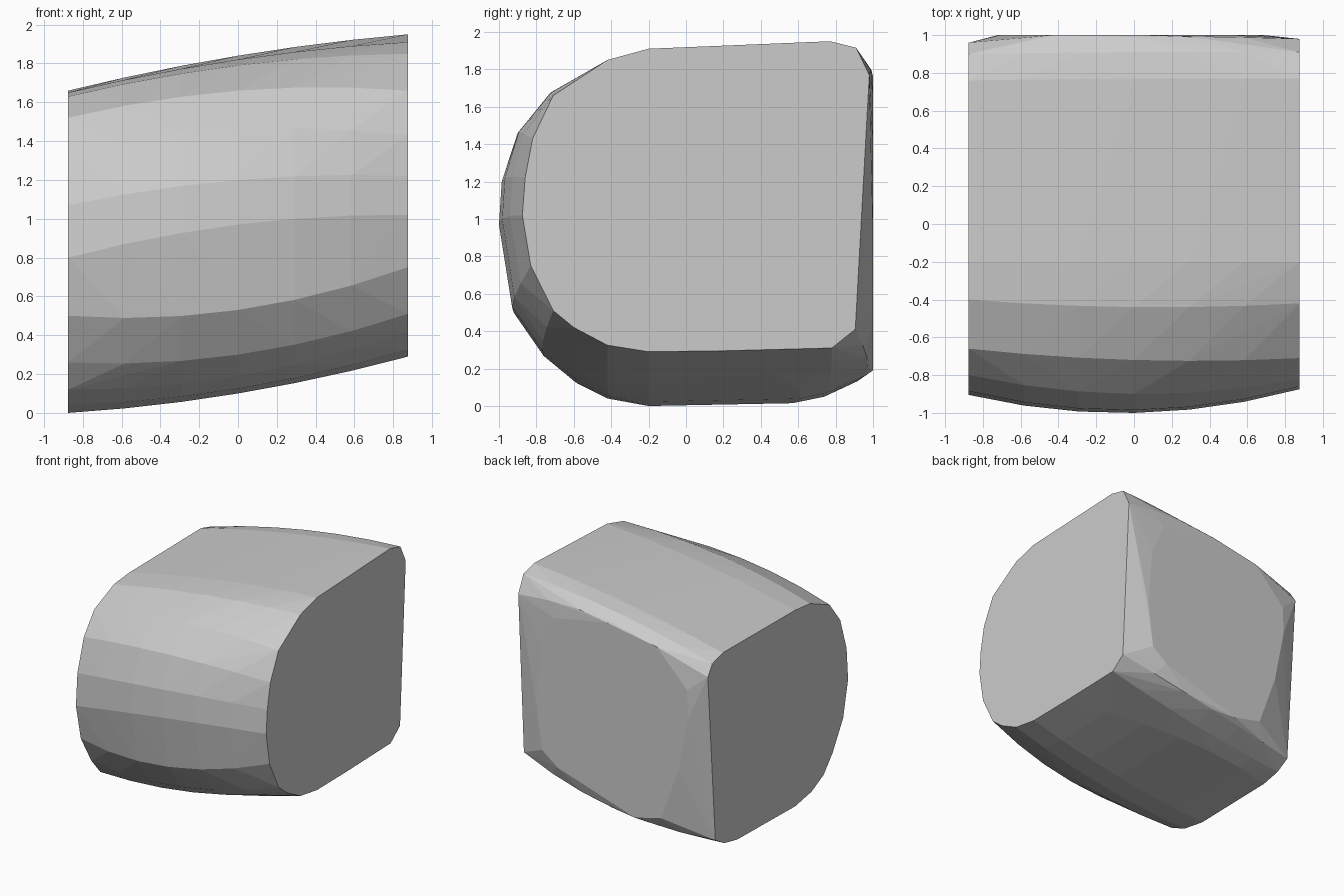
import bpy, bmesh, math

if "Cube" in bpy.data.objects:
    bpy.data.objects.remove(bpy.data.objects["Cube"])

# Matching (y, z) outlines of the left end, the middle and the right end
LEFT = [(-.905, .8), (-.885, 1.07), (-.8, 1.34), (-.66, 1.52), (-.4, 1.63), (-.2, 1.65),
        (.76, 1.66), (.9, 1.62), (.96, 1.53), (.86, .12), (.74, .05), (.57, .015),
        (-.2, 0), (-.42, .04), (-.58, .12), (-.7, .26), (-.84, .5)]
MID = [(-1, .97), (-.985, 1.2), (-.9, 1.46), (-.72, 1.66), (-.44, 1.79), (-.2, 1.82),
       (.77, 1.84), (.91, 1.82), (.99, 1.77), (.97, .2), (.77, .14), (.57, .115),
       (-.2, .1), (-.42, .125), (-.6, .19), (-.77, .3), (-.93, .53)]
RIGHT = [(-.875, 1.02), (-.86, 1.22), (-.82, 1.43), (-.71, 1.66), (-.42, 1.85), (-.2, 1.91),
         (.77, 1.95), (.91, 1.915), (.98, 1.77), (.905, .41), (.78, .31), (.2, .295),
         (-.2, .29), (-.42, .325), (-.6, .42), (-.71, .51), (-.83, .75)]
# Flat rounded patch on the back, (x, z) at y = 1
BACK = [(.53, 1.67), (.03, 1.76), (-.43, 1.68), (-.71, 1.39), (-.72, 1.16), (-.63, .7),
        (-.47, .25), (-.22, .19), (.5, .42), (.64, .53), (.69, .9), (.65, 1.4)]
HALF, STATIONS = 0.875, 7

bm = bmesh.new()

# Bowed cross-sections along x
for i in range(STATIONS):
    t = 2 * i / (STATIONS - 1) - 1
    w = (t * (t - 1) / 2, 1 - t * t, t * (t + 1) / 2)
    for pts in zip(LEFT, MID, RIGHT):
        y, z = (sum(k * p[a] for k, p in zip(w, pts)) for a in (0, 1))
        bm.verts.new((HALF * t, y, max(z, 0)))

# Back patch
for x, z in BACK:
    bm.verts.new((x, 1, z))

# Wrap everything in one convex skin and merge the flat faces
bmesh.ops.convex_hull(bm, input=bm.verts[:])
bmesh.ops.delete(bm, geom=[v for v in bm.verts if not v.link_faces], context='VERTS')
bmesh.ops.dissolve_limit(bm, angle_limit=math.radians(0.5), verts=bm.verts[:], edges=bm.edges[:])
bmesh.ops.recalc_face_normals(bm, faces=bm.faces[:])

mesh = bpy.data.meshes.new("rounded_block")
bm.to_mesh(mesh)
bm.free()
block = bpy.data.objects.new("rounded_block", mesh)
bpy.context.collection.objects.link(block)
